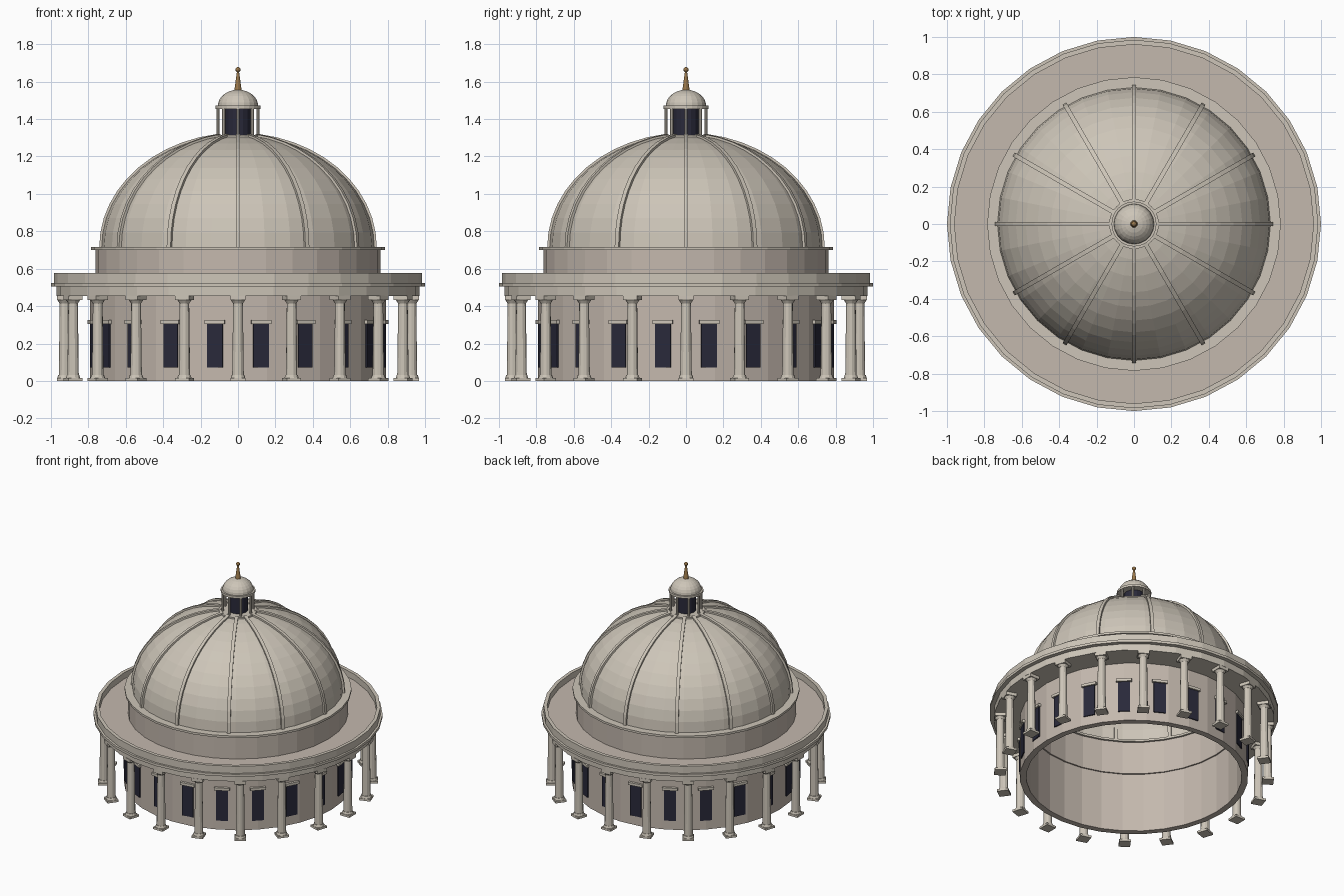
import bpy, bmesh, math
from mathutils import Matrix, Vector

if "Cube" in bpy.data.objects:
    bpy.data.objects.remove(bpy.data.objects["Cube"], do_unlink=True)


def material(name, rgb):
    mat = bpy.data.materials.new(name)
    mat.use_nodes = True
    mat.diffuse_color = (*rgb, 1)
    mat.node_tree.nodes["Principled BSDF"].inputs["Base Color"].default_value = (*rgb, 1)
    return mat


STONE = material("light stone", (0.61, 0.56, 0.48))
WALL = material("warm wall stone", (0.55, 0.48, 0.42))
GLASS = material("dark window glass", (0.022, 0.022, 0.042))
GOLD = material("aged gold", (0.33, 0.19, 0.07))
SIDES = 32


def finish(name, bm, mat):
    bmesh.ops.recalc_face_normals(bm, faces=bm.faces)
    mesh = bpy.data.meshes.new(name)
    bm.to_mesh(mesh)
    bm.free()
    mesh.materials.append(mat)
    obj = bpy.data.objects.new(name, mesh)
    bpy.context.collection.objects.link(obj)
    return obj


def lathe(name, profile, mat, sides=SIDES, closed=False):
    """Spin an (r, z) profile around the z axis."""
    bm = bmesh.new()
    verts = [bm.verts.new((r, 0, z)) for r, z in profile]
    edges = [bm.edges.new(pair) for pair in zip(verts, verts[1:])]
    if closed:
        edges.append(bm.edges.new((verts[-1], verts[0])))
    bmesh.ops.spin(bm, geom=verts + edges, axis=(0, 0, 1), cent=(0, 0, 0),
                   angle=math.tau, steps=sides, use_duplicate=False)
    bmesh.ops.remove_doubles(bm, verts=bm.verts, dist=0.0001)
    return finish(name, bm, mat)


def ring(name, inner, outer, low, high, mat, sides=SIDES):
    return lathe(name, [(inner, low), (outer, low), (outer, high), (inner, high)],
                 mat, sides, closed=True)


def box(bm, center, size):
    bmesh.ops.create_cube(bm, size=1, matrix=Matrix.Translation(center)
                          @ Matrix.Diagonal((*size, 1)))


def cone(bm, r1, r2, low, high, x=0, sides=12):
    bmesh.ops.create_cone(bm, cap_ends=True, segments=sides, radius1=r1, radius2=r2,
                          depth=high - low,
                          matrix=Matrix.Translation((x, 0, (low + high) / 2)))


def around(name, build, mat, count, start=0.0):
    """Build a part on the +x side and repeat it around the centre."""
    bm = bmesh.new()
    build(bm)
    mesh = finish(name, bm, mat).data
    bpy.data.objects.remove(bpy.data.objects[name])
    for i in range(count):
        obj = bpy.data.objects.new(f"{name}_{i + 1}", mesh)
        obj.rotation_euler.z = start + math.tau * i / count
        bpy.context.collection.objects.link(obj)


# Lower wall and entablature
ring("round_wall", 0.745, 0.79, 0, 0.46, WALL)
ring("entablature", 0.75, 0.97, 0.455, 0.51, STONE)
ring("cornice", 0.75, 1.0, 0.505, 0.524, STONE)
ring("roof_terrace", 0.75, 0.96, 0.52, 0.53, WALL)
ring("parapet", 0.96, 0.985, 0.52, 0.578, STONE)

# Drum below the dome
ring("drum", 0.735, 0.762, 0.45, 0.705, WALL)
ring("drum_cornice", 0.72, 0.785, 0.70, 0.716, STONE)

# Dome shell
DOME_R, DOME_Z, DOME_H = 0.73, 0.715, 0.6


def dome_point(angle, lift=0.0):
    return ((DOME_R + lift) * math.cos(angle), DOME_Z + (DOME_H + lift) * math.sin(angle))


RINGS = 12
lathe("dome", [dome_point(math.pi / 2 * i / RINGS) for i in range(RINGS + 1)], STONE)


# Raised ribs following the dome
def rib(bm):
    rows = []
    for i in range(RINGS):
        angle = math.radians(81) * i / (RINGS - 1)
        corners = []
        for lift, y in ((-0.012, -0.012), (0.012, -0.012), (0.012, 0.012), (-0.012, 0.012)):
            r, z = dome_point(angle, lift)
            corners.append(bm.verts.new((r, y, z)))
        rows.append(corners)
    for a, b in zip(rows, rows[1:]):
        for k in range(4):
            n = (k + 1) % 4
            bm.faces.new((a[k], a[n], b[n], b[k]))
    bm.faces.new(rows[0])
    bm.faces.new(rows[-1])


around("dome_rib", rib, STONE, 12)


# Colonnade
COL_R = 0.927


def column(bm):
    box(bm, Vector((COL_R, 0, 0.008)), (0.08, 0.08, 0.016))
    cone(bm, 0.039, 0.034, 0.016, 0.032, COL_R)
    cone(bm, 0.031, 0.026, 0.032, 0.42, COL_R)
    cone(bm, 0.027, 0.038, 0.415, 0.432, COL_R)
    box(bm, Vector((COL_R, 0, 0.444)), (0.08, 0.08, 0.024))


around("column", column, STONE, 20)

# Windows between the columns
HALF_STEP = math.tau / 40
around("window", lambda bm: box(bm, Vector((0.782, 0, 0.188)), (0.025, 0.084, 0.235)),
       GLASS, 20, HALF_STEP)
around("window_lintel", lambda bm: box(bm, Vector((0.788, 0, 0.315)), (0.034, 0.108, 0.02)),
       STONE, 20, HALF_STEP)

# Lantern
ring("lantern_base", 0.01, 0.133, 1.295, 1.315, STONE, 24)
ring("lantern_glass", 0.01, 0.07, 1.31, 1.46, GLASS, 16)
around("lantern_post", lambda bm: cone(bm, 0.009, 0.009, 1.31, 1.46, 0.107, 8), STONE, 8)
ring("lantern_cornice", 0.01, 0.12, 1.455, 1.472, STONE, 24)
lathe("lantern_dome", [(0.108 * math.cos(math.pi * i / 14), 1.47 + 0.087 * math.sin(math.pi * i / 14))
                       for i in range(8)], STONE, 20)

# Finial
bm = bmesh.new()
cone(bm, 0.02, 0.005, 1.55, 1.66)
bmesh.ops.create_uvsphere(bm, u_segments=12, v_segments=8, radius=0.014,
                          matrix=Matrix.Translation((0, 0, 1.664)))
finish("finial", bm, GOLD)
